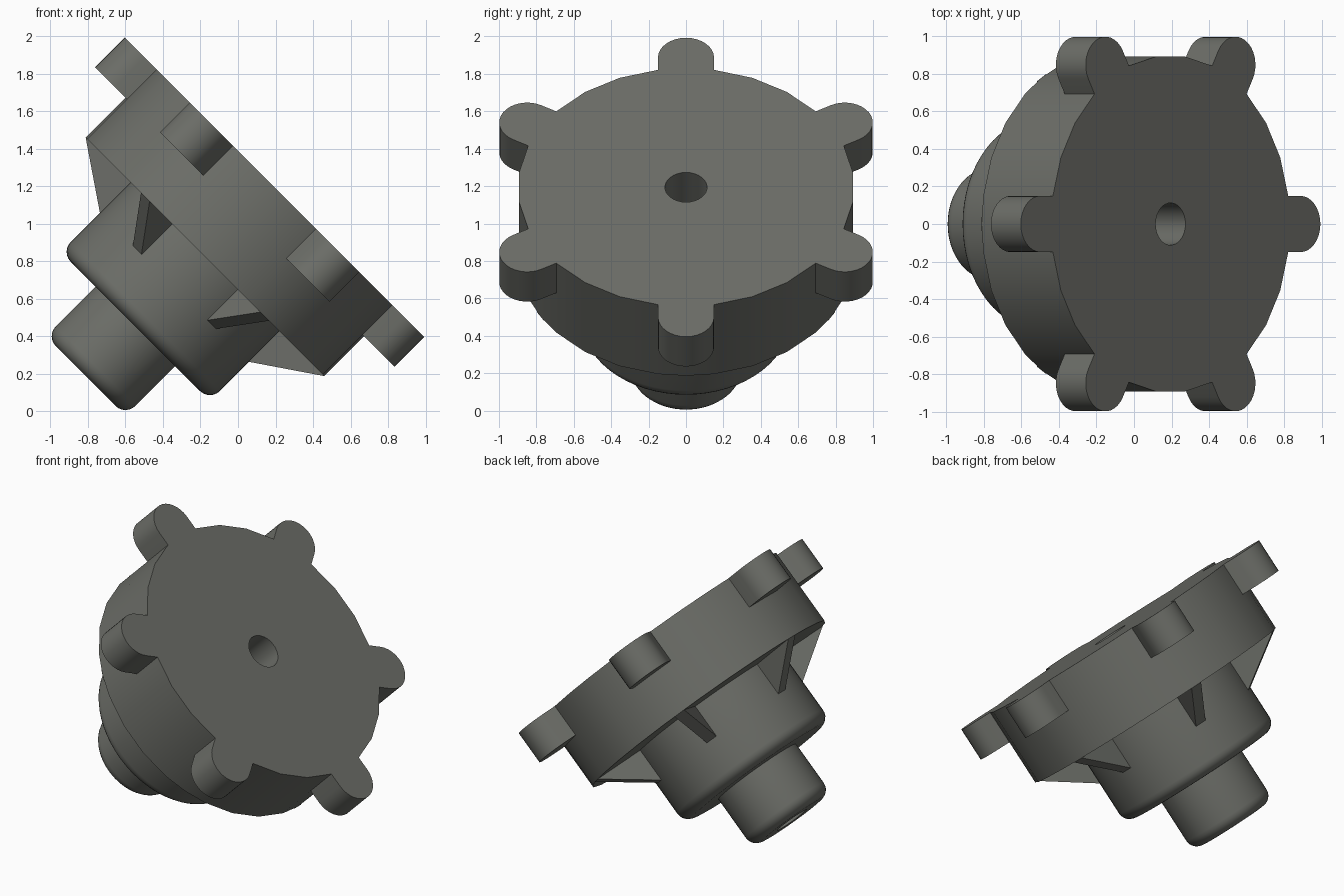
import bpy, bmesh, math
from mathutils import Matrix

if "Cube" in bpy.data.objects:
    bpy.data.objects.remove(bpy.data.objects["Cube"])

# Local frame: z = 0 is the grip face, the shaft runs towards -z
PLACE = Matrix.Translation((0.195, 0, 1.194)) @ Matrix.Rotation(math.radians(45), 4, 'Y')
R, BORE, HUB_R, SHAFT_R = 0.9, 0.1125, 0.5625, 0.3
DISC_D, TAB_D, HUB_D, SHAFT_D = 0.525, 0.225, 1.05, 1.425
TAB_W, TAB_C, FILLET = 0.15, 0.98, 0.075

grey = bpy.data.materials.new("dark_grey")
grey.diffuse_color = (0.15, 0.155, 0.138, 1)
grey.use_nodes = True
grey.node_tree.nodes["Principled BSDF"].inputs["Base Color"].default_value = grey.diffuse_color


def finish(name, bm, turn=0.0):
    bmesh.ops.remove_doubles(bm, verts=bm.verts, dist=1e-5)
    me = bpy.data.meshes.new(name)
    bm.to_mesh(me)
    bm.free()
    me.materials.append(grey)
    me.shade_smooth()
    me.set_sharp_from_angle(angle=math.radians(32))
    ob = bpy.data.objects.new(name, me)
    ob.matrix_world = PLACE @ Matrix.Rotation(turn, 4, 'Z')
    bpy.context.collection.objects.link(ob)
    return ob


def lathe(name, profile, angles):
    bm = bmesh.new()
    rings = [[bm.verts.new((r * math.cos(a), r * math.sin(a), z)) for r, z in profile]
             for a in angles]
    for i, ring in enumerate(rings):
        nxt = rings[(i + 1) % len(rings)]
        for k in range(len(profile) - 1):
            bm.faces.new((ring[k], nxt[k], nxt[k + 1], ring[k + 1]))
    return finish(name, bm)


def prism(name, points, offset, turn):
    bm = bmesh.new()
    face = bm.faces.new([bm.verts.new(p) for p in points])
    ext = bmesh.ops.extrude_face_region(bm, geom=[face])
    moved = [v for v in ext['geom'] if isinstance(v, bmesh.types.BMVert)]
    bmesh.ops.translate(bm, verts=moved, vec=offset)
    bmesh.ops.recalc_face_normals(bm, faces=bm.faces)
    return finish(name, bm, turn)


def fillet(r, z):
    # rounded lower outer corner
    return [(r - FILLET + FILLET * math.sin(t), z + FILLET - FILLET * math.cos(t))
            for t in (math.pi / 2 * i / 6 for i in range(7))]


# Faceted disc, with corners where the tabs meet the rim
half = math.asin(TAB_W / R)
step = (math.pi / 3 - 2 * half) / 3
disc_angles = [s * math.pi / 3 + o for s in range(6)
               for o in (0, half, half + step, half + 2 * step, half + 3 * step)]
disc_angles = sorted(disc_angles)
lathe("disc", [(HUB_R - 0.03, -DISC_D), (R, -DISC_D), (R, 0), (BORE, 0), (BORE, -DISC_D)],
      disc_angles)

# Hub and shaft with a bore
profile = [(BORE, -DISC_D), (BORE, -SHAFT_D)] + fillet(SHAFT_R, -SHAFT_D)
profile += [(SHAFT_R, -HUB_D)] + fillet(HUB_R, -HUB_D) + [(HUB_R, -DISC_D)]
lathe("hub_and_shaft", profile, [2 * math.pi * i / 60 for i in range(60)])

# Rounded grip tabs and the ribs beneath them
base = R * math.cos(half)
tab = [(R, 0, 0), (base, -TAB_W, 0)]
tab += [(TAB_C + TAB_W * math.cos(t), TAB_W * math.sin(t), 0)
        for t in (-math.pi / 2 + math.pi * i / 16 for i in range(17))]
tab += [(base, TAB_W, 0)]
rib = [(HUB_R - 0.02, -0.0375, -DISC_D), (R, -0.0375, -DISC_D),
       (HUB_R, -0.0375, -DISC_D - 0.23), (HUB_R - 0.02, -0.0375, -DISC_D - 0.23)]
for i in range(6):
    turn = i * math.pi / 3
    prism(f"grip_tab_{i + 1}", tab, (0, 0, -TAB_D), turn)
    prism(f"rib_{i + 1}", rib, (0, 0.075, 0), turn)
